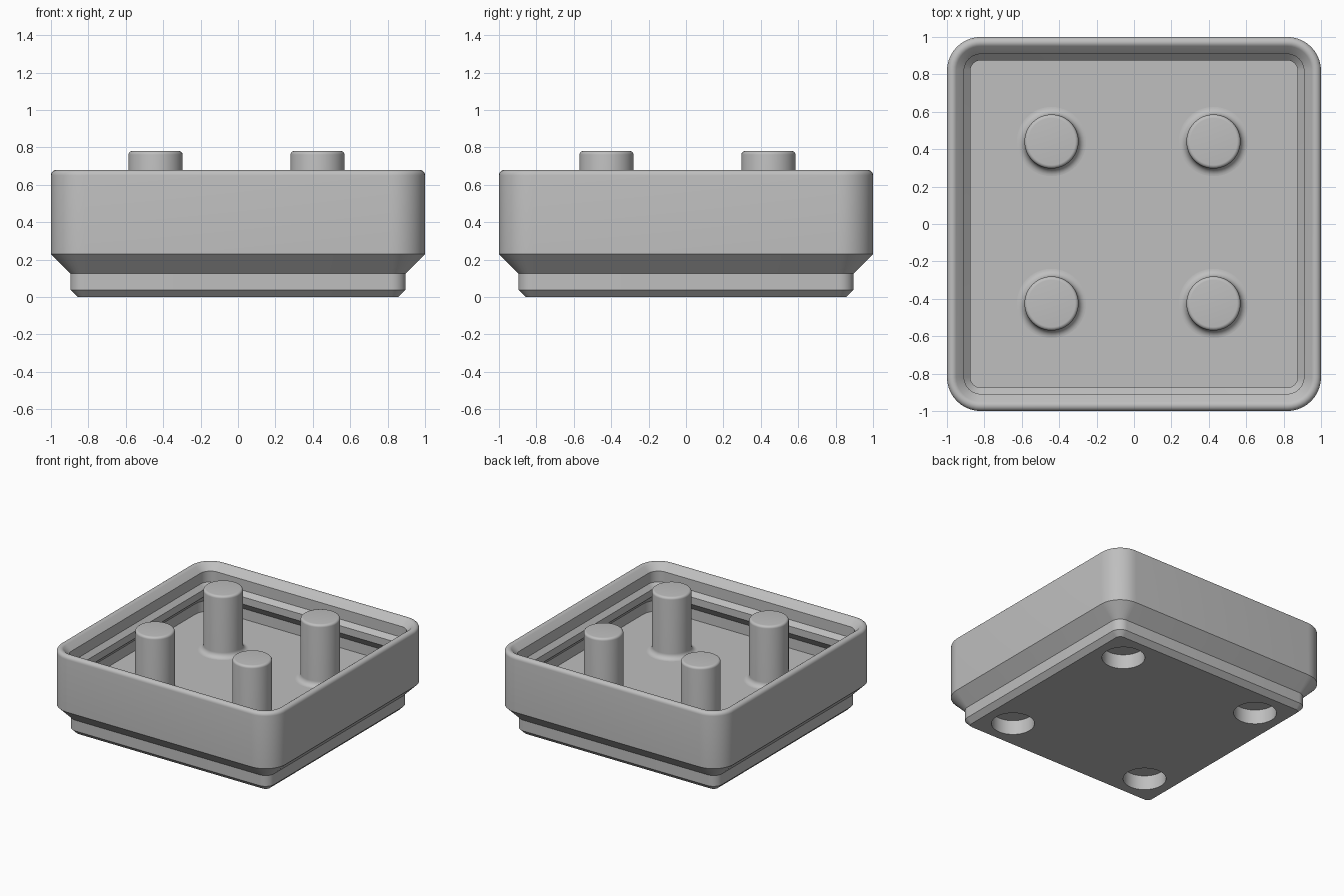
import bpy, bmesh
from math import sin, cos, pi, radians

cube = bpy.data.objects.get("Cube")
if cube:
    bpy.data.objects.remove(cube, do_unlink=True)

S = 2 / 41.5      # units per millimetre; profiles below are in millimetres
HALF = 20.75      # half width of the bin
CORNER = 3.75     # outer corner radius
FLOOR = 5.95

grey = bpy.data.materials.new("grey_plastic")
grey.use_nodes = True
colour = (0.52, 0.52, 0.52, 1)
grey.diffuse_color = colour
grey.node_tree.nodes["Principled BSDF"].inputs["Base Color"].default_value = colour


def arc(cx, cy, r, start, end, steps):
    """Points along a circular arc, angles in degrees."""
    angles = [radians(start + (end - start) * i / steps) for i in range(steps + 1)]
    return [(cx + r * cos(a), cy + r * sin(a)) for a in angles]


def rounded_square(inset, z):
    """Outline of the bin, offset inwards by inset."""
    c = HALF - CORNER
    pts = []
    for k, (sx, sy) in enumerate([(1, 1), (-1, 1), (-1, -1), (1, -1)]):
        pts += arc(sx * c, sy * c, CORNER - inset, k * 90, k * 90 + 90, 10)
    return [(x, y, z) for x, y in pts]


def circle(r, z, x=0, y=0, n=48):
    return [(x + r * cos(2 * pi * i / n), y + r * sin(2 * pi * i / n), z) for i in range(n)]


def loft(name, loops):
    """Closed solid skinned through equal-length loops, capped at both ends."""
    bm = bmesh.new()
    rings = [[bm.verts.new([v * S for v in p]) for p in loop] for loop in loops]
    for a, b in zip(rings, rings[1:]):
        for i in range(len(a)):
            j = (i + 1) % len(a)
            bm.faces.new((a[i], a[j], b[j], b[i]))
    bm.faces.new(rings[0][::-1])
    bm.faces.new(rings[-1])
    bmesh.ops.recalc_face_normals(bm, faces=bm.faces)
    mesh = bpy.data.meshes.new(name)
    bm.to_mesh(mesh)
    bm.free()
    mesh.materials.append(grey)
    obj = bpy.data.objects.new(name, mesh)
    bpy.context.collection.objects.link(obj)
    return obj


def select(obj):
    bpy.ops.object.select_all(action='DESELECT')
    obj.select_set(True)
    bpy.context.view_layer.objects.active = obj


def smooth(obj):
    select(obj)
    bpy.ops.object.shade_smooth_by_angle(angle=radians(30))


# Bin: stepped foot, outer wall, rounded rim, stacking lip, inner wall, floor
profile = [(2.95, 0), (2.15, 0.8), (2.15, 2.6), (0, 4.75)]
profile += arc(0.6, 13.5, 0.6, 180, 45, 8)
profile += [(1.9, 13.05), (1.9, 11.25), (2.6, 10.55), (2.6, 9.35), (0.95, 7.7), (0.95, FLOOR)]
bin_body = loft("bin_body", [rounded_square(*p) for p in profile])

# Four round magnet pockets in the underside
for sx in (-1, 1):
    for sy in (-1, 1):
        cutter = loft("pocket_cutter", [circle(3.25, z, 13 * sx, 13 * sy) for z in (-1, 2.4)])
        cutter.hide_render = True
        cut = bin_body.modifiers.new("pocket", 'BOOLEAN')
        cut.operation = 'DIFFERENCE'
        cut.solver = 'EXACT'
        cut.object = cutter
        select(bin_body)
        bpy.ops.object.modifier_apply(modifier=cut.name)
        bpy.data.objects.remove(cutter, do_unlink=True)
smooth(bin_body)

# Four posts with a flared foot and a rounded top edge
R, FLARE, EDGE, TOP = 3.0, 0.85, 0.4, 16.2
post_profile = [(R + FLARE, FLOOR - 0.3)]
post_profile += arc(R + FLARE, FLOOR + FLARE, FLARE, 270, 180, 8)
post_profile += arc(R - EDGE, TOP - EDGE, EDGE, 0, 90, 6)
for x, side in ((-9.15, "right"), (8.82, "left")):
    for y, end in ((-8.82, "front"), (9.15, "back")):
        post = loft(f"{end}_{side}_post", [circle(r, z) for r, z in post_profile])
        post.location = (x * S, y * S, 0)
        smooth(post)
